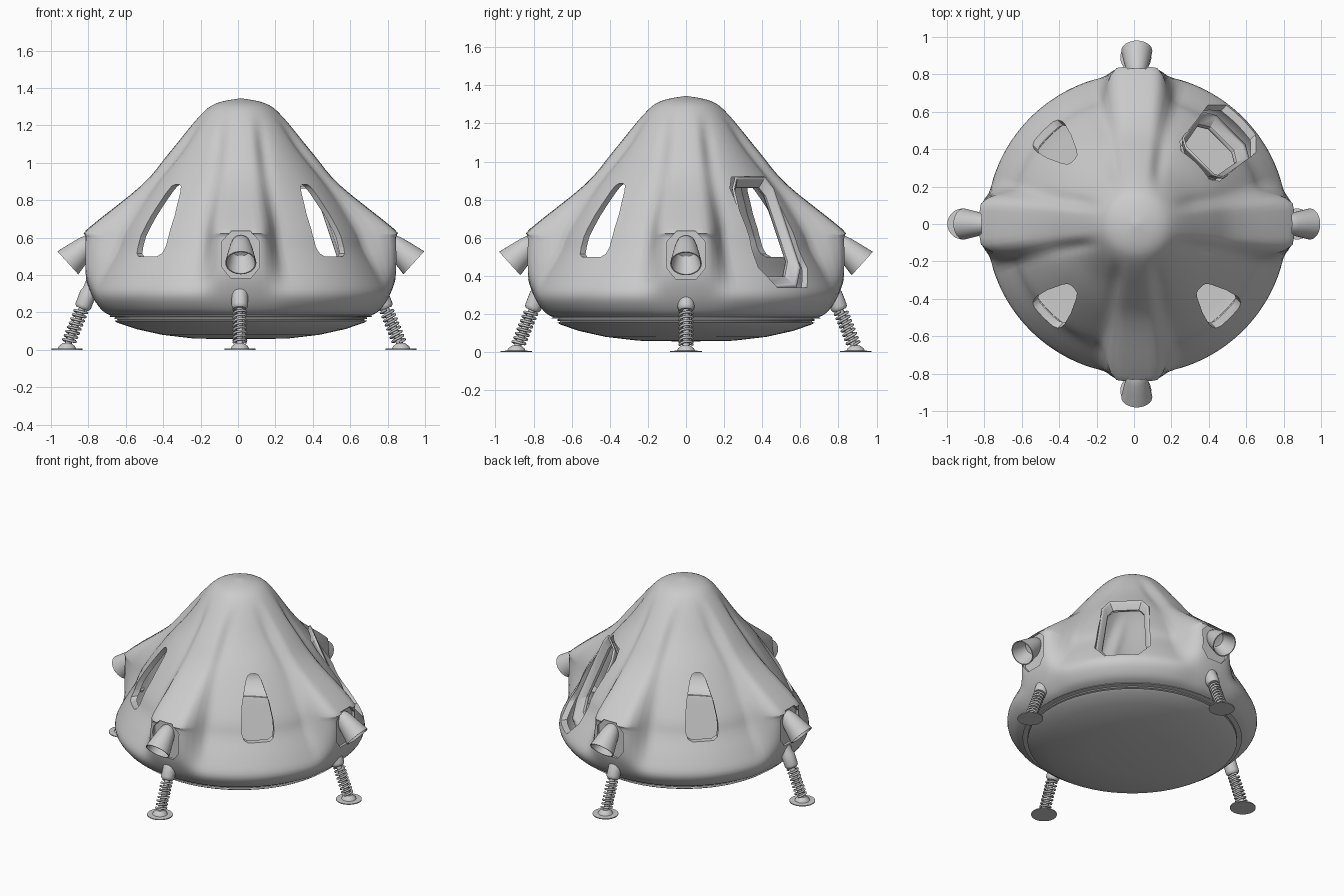
import bpy, bmesh
from math import pi, sin, cos, radians
from mathutils import Vector, Matrix

if "Cube" in bpy.data.objects:
    bpy.data.objects.remove(bpy.data.objects["Cube"])

CX = 0.015  # body axis


def make(name, verts, faces, angle=35):
    me = bpy.data.meshes.new(name)
    bm = bmesh.new()
    vs = [bm.verts.new(v) for v in verts]
    for f in faces:
        bm.faces.new([vs[i] for i in f])
    bmesh.ops.remove_doubles(bm, verts=bm.verts, dist=1e-5)
    bmesh.ops.recalc_face_normals(bm, faces=bm.faces)
    bm.to_mesh(me)
    bm.free()
    ob = bpy.data.objects.new(name, me)
    bpy.context.collection.objects.link(ob)
    if angle:
        smooth(ob, angle)
    return ob


def smooth(ob, angle=35):
    bpy.ops.object.select_all(action='DESELECT')
    ob.select_set(True)
    bpy.context.view_layer.objects.active = ob
    bpy.ops.object.shade_smooth_by_angle(angle=radians(angle))


def grid_faces(rows, n):
    return [(i * n + j, i * n + (j + 1) % n, (i + 1) * n + (j + 1) % n, (i + 1) * n + j)
            for i in range(rows - 1) for j in range(n)]


def lathe(name, prof, M=Matrix(), n=32):
    vs = [M @ Vector((r * cos(2 * pi * j / n), r * sin(2 * pi * j / n), z))
          for r, z in prof for j in range(n)]
    return make(name, vs, grid_faces(len(prof), n))


def along(a, b):
    """Frame with z running from a to b."""
    return Matrix.Translation(a) @ (b - a).to_track_quat('Z', 'Y').to_matrix().to_4x4()


def turned(deg):
    return Matrix.Translation((CX, 0, 0)) @ Matrix.Rotation(radians(deg), 4, 'Z')


def prism(name, half, r0, r1, deg):
    """Cutter: mirrored (lateral, z) outline pushed radially from r0 to r1."""
    pts = half + [(-x, z) for x, z in reversed(half) if x > 0]
    n = len(pts)
    M = turned(deg)
    vs = [M @ Vector((r, x, z)) for r in (r0, r1) for x, z in pts]
    ob = make(name, vs, grid_faces(2, n) + [tuple(range(n)), tuple(range(n, 2 * n))], 0)
    ob.hide_render = True
    return ob


def spline(pts, steps):
    out = []
    for i in range(len(pts) - 1):
        p = [Vector(pts[max(0, min(len(pts) - 1, k))]) for k in (i - 1, i, i + 1, i + 2)]
        for s in range(steps):
            t = s / steps
            out.append(p[1] + 0.5 * t * (p[2] - p[0] + t * (2 * p[0] - 5 * p[1] + 4 * p[2] - p[3]
                       + t * (3 * (p[1] - p[2]) + p[3] - p[0]))))
    return out + [Vector(pts[-1])]


# Hull: profile over the four ribs blended into the profile of the diagonal panels
RIB = [(0, 1.345), (.13, 1.318), (.22, 1.25), (.385, 1.05), (.53, .88), (.815, .65), (.835, .60),
       (.835, .42), (.80, .30), (.75, .22), (.70, .185), (.64, .175), (0, .175)]
PANEL = [(0, 1.345), (.13, 1.318), (.215, 1.25), (.345, 1.06), (.485, .88), (.64, .645), (.69, .53),
         (.765, .40), (.805, .30), (.76, .22), (.70, .185), (.64, .175), (0, .175)]
N = 144


def skin(inset):
    rib, panel = spline(RIB, 4), spline(PANEL, 4)
    verts = []
    for a, b in zip(rib, panel):
        for j in range(N):
            th = 2 * pi * j / N
            phi = (th + pi / 4) % (pi / 2) - pi / 4
            lat = a.x * abs(sin(phi))
            u = min(1, a.x / .8)
            t = max(0, min(1, (lat - .02 - .08 * u) / (.07 + .09 * u)))
            t = t * t * (3 - 2 * t)
            p = a.lerp(b, t)
            # soft crease beside each rib
            g = max(0, 1 - abs(lat - .07 - .12 * u) / .06)
            fade = max(0, min(1, (p.y - .55) / .2, (1.25 - p.y) / .15))
            r = max(0, p.x - .016 * g * g * (3 - 2 * g) * fade)
            z = p.y
            if inset:  # inner wall, shrunk toward the middle
                r, z = r * .945, .45 + (z - .45) * .945
            verts.append((CX + r * cos(th), r * sin(th), z))
    return verts, len(rib)


outer, rows = skin(False)
inner, _ = skin(True)
f = grid_faces(rows, N)
hull = make("hull", outer, f, 0)
cavity = make("cavity_cutter", inner, f, 0)
cavity.hide_render = True

# Openings: three windows, one hatch and four thruster sockets
WINDOW = [(.07, .5), (.095, .515), (.105, .55), (.105, .61), (.088, .72), (.052, .84), (.035, .875), (.015, .885)]
HATCH = [(.11, .34), (.18, .44), (.15, .86), (.106, .92)]
SOCKET = [(.055, .385), (.1, .44), (.1, .58), (.05, .635)]
cutters = [cavity] + [prism("window_cutter", WINDOW, .3, 1, d) for d in (135, 225, 315)]
cutters.append(prism("hatch_cutter", HATCH, .3, 1, 45))
cutters += [prism("socket_cutter", SOCKET, .812, 1, d) for d in (0, 90, 180, 270)]
for c in cutters:
    m = hull.modifiers.new("cut", 'BOOLEAN')
    m.operation, m.solver, m.object = 'DIFFERENCE', 'EXACT', c
bpy.ops.object.select_all(action='DESELECT')
hull.select_set(True)
bpy.context.view_layer.objects.active = hull
for m in list(hull.modifiers):
    bpy.ops.object.modifier_apply(modifier=m.name)
for c in cutters:
    bpy.data.objects.remove(c)
smooth(hull, 40)

# Hatch frame: sloping octagonal rim leading inward
oct_pts = HATCH + [(-x, z) for x, z in reversed(HATCH)]
fv = []
for s, d in ((1.0, .015), (.95, .025), (.82, .06), (.82, .075)):
    for x, z in oct_pts:
        zz = .63 + (z - .63) * s
        fv.append(turned(45) @ Vector((.724 - (zz - .34) * .40 - d, x * s, zz)))
frame = make("hatch_frame", fv, grid_faces(4, 8), 30)
m = frame.modifiers.new("thickness", 'SOLIDIFY')
m.thickness, m.offset = .012, 0

# Heat shield under the hull
lathe("heat_shield", [(0, .18), (.66, .18), (.675, .172), (.675, .165), (.66, .163), (.66, .158),
                      (.675, .155), (.66, .145), (.56, .111), (.42, .08), (.25, .06), (0, .056)],
      Matrix.Translation((CX, 0, 0)), 64)

# Thruster nozzles, tilted down and outward
BELL = [(0, 0), (.03, .003), (.045, .02), (.058, .06), (.07, .12), (.083, .19),
        (.077, .19), (.064, .13), (.05, .08), (0, .07)]
for d, side in ((0, "right"), (90, "back"), (180, "left"), (270, "front")):
    tip = Vector((.925, 0, .465))
    base = tip - Vector((.74, 0, -.67)).normalized() * .19
    lathe(side + "_thruster", BELL, turned(d) @ along(base, tip))

# Landing legs: sleeve, rod, coil spring and foot pad
for d, side, rad, off in ((0, "right", .872, 0), (90, "back", .89, .01),
                          (180, "left", .915, 0), (270, "front", .89, .01)):
    R = Matrix.Translation((off, 0, 0)) @ Matrix.Rotation(radians(d), 4, 'Z')
    foot = Vector((rad, 0, .015))
    top = foot + Vector((-.135, 0, .34))
    M = R @ along(foot, top)
    lathe(side + "_leg_sleeve", [(0, .22), (.034, .22), (.042, .23), (.044, .24),
                                 (.044, .31), (.036, .33), (.036, .37), (0, .37)], M, 20)
    lathe(side + "_leg_rod", [(0, 0), (.018, 0), (.018, .23), (0, .23)], M, 12)
    lathe(side + "_foot", [(0, 0), (.083, 0), (.083, .006), (.048, .008), (.042, .02),
                           (.022, .035), (0, .035)],
          R @ Matrix.Translation((rad, 0, 0)), 28)
    cu = bpy.data.curves.new(side + "_leg_spring", 'CURVE')
    cu.dimensions, cu.bevel_depth, cu.bevel_resolution = '3D', .007, 1
    turns, per = 8, 16
    sp = cu.splines.new('POLY')
    sp.points.add(turns * per)
    for k, pt in enumerate(sp.points):
        a = 2 * pi * k / per
        v = M @ Vector((.033 * cos(a), .033 * sin(a), .025 + .19 * k / (turns * per)))
        pt.co = (*v, 1)
    bpy.context.collection.objects.link(bpy.data.objects.new(side + "_leg_spring", cu))
